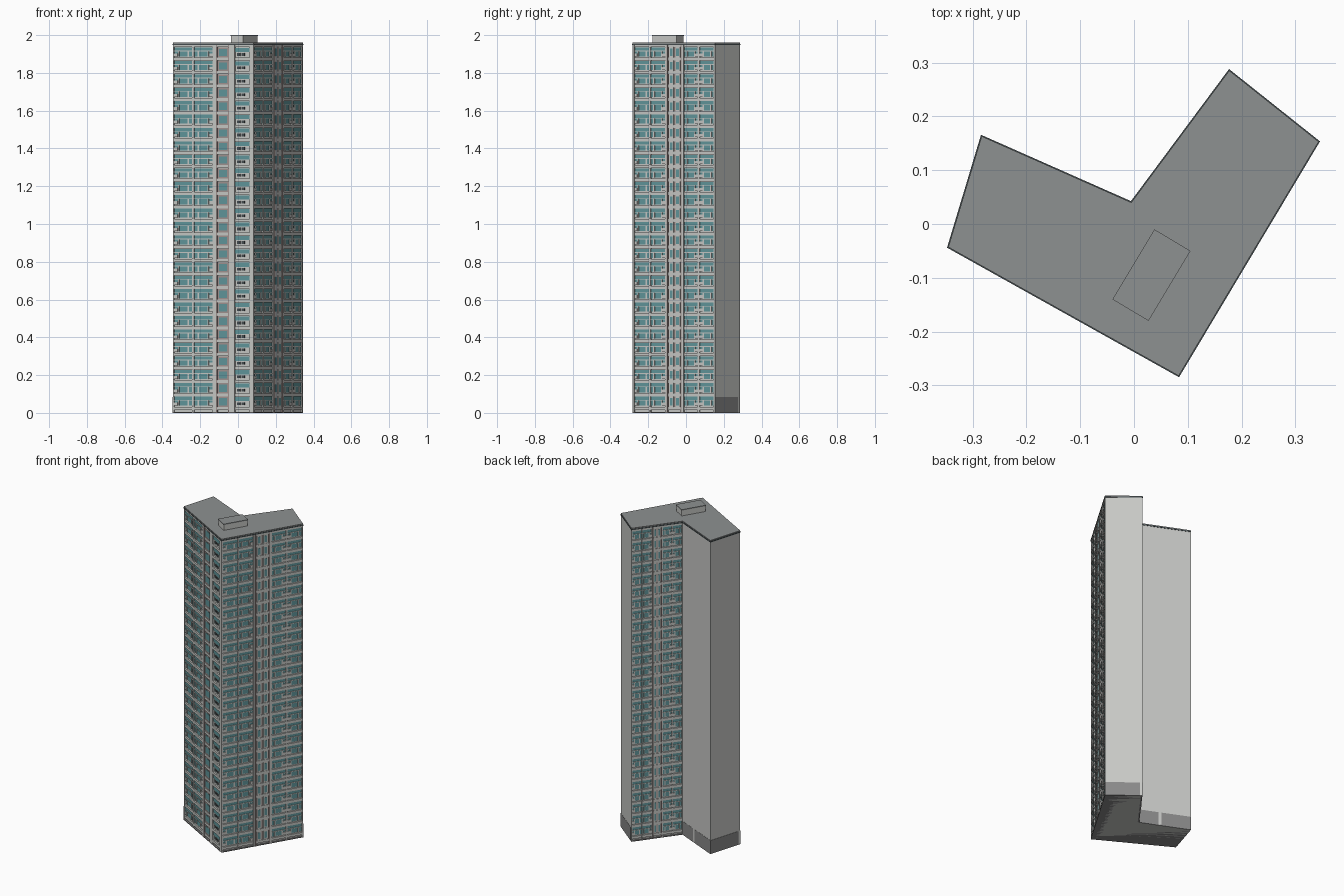
import bpy, bmesh
from mathutils import Vector
from mathutils.geometry import intersect_line_line

if "Cube" in bpy.data.objects:
    bpy.data.objects.remove(bpy.data.objects["Cube"])

# Overall sizes
TOP, FLOORS, Z0 = 1.96, 27, 0.02
PITCH = 0.0711
DEEP = 0.009  # window recess
FOOT = [Vector((x, y, 0)) for x, y in
        [(-0.345, -0.043), (0.083, -0.282), (0.343, 0.153),
         (0.177, 0.285), (-0.005, 0.04), (-0.283, 0.163)]]


def material(name, rgb):
    m = bpy.data.materials.new(name)
    m.diffuse_color = (*rgb, 1)
    m.use_nodes = True
    m.node_tree.nodes["Principled BSDF"].inputs["Base Color"].default_value = m.diffuse_color
    return m


CONCRETE = material("light concrete", (0.58, 0.59, 0.57))
GLASS = material("teal glass", (0.12, 0.31, 0.33))
ROOF = material("roof grey", (0.27, 0.285, 0.285))
BASE = material("base grey", (0.25, 0.25, 0.25))
BROWN = material("dusty brown frame", (0.36, 0.29, 0.28))
DARK = material("dark slate", (0.06, 0.075, 0.08))


def finish(bm, name, mat):
    bmesh.ops.recalc_face_normals(bm, faces=bm.faces)
    me = bpy.data.meshes.new(name)
    bm.to_mesh(me)
    bm.free()
    me.materials.append(mat)
    ob = bpy.data.objects.new(name, me)
    bpy.context.collection.objects.link(ob)
    return ob


def prism(name, pts, z0, z1, mat):
    bm = bmesh.new()
    f = bm.faces.new([bm.verts.new((p[0], p[1], z0)) for p in pts])
    ext = bmesh.ops.extrude_face_region(bm, geom=[f])["geom"]
    bmesh.ops.translate(bm, vec=(0, 0, z1 - z0),
                        verts=[v for v in ext if isinstance(v, bmesh.types.BMVert)])
    return finish(bm, name, mat)


def inset(pts, amounts):
    """Move each polygon edge inward by its own amount."""
    lines = []
    for i, a in enumerate(pts):
        b = pts[(i + 1) % len(pts)]
        d = (b - a).normalized()
        off = Vector((-d.y, d.x, 0)) * amounts[i]
        lines.append((a + off, b + off))
    return [intersect_line_line(*lines[i - 1], *lines[i])[0] for i in range(len(pts))]


class Wall:
    """Boxes placed by fraction along one wall, height and outward depth."""

    def __init__(self, i):
        self.a, self.b = FOOT[i], FOOT[(i + 1) % 6]
        d = (self.b - self.a).normalized()
        self.n = Vector((d.y, -d.x, 0))
        self.parts = {}

    def box(self, part, mat, t0, t1, z0, z1, d0, d1):
        bm = self.parts.setdefault(part, (bmesh.new(), mat))[0]
        v = [bm.verts.new(self.a.lerp(self.b, t) + self.n * d + Vector((0, 0, z)))
             for z in (z0, z1) for t, d in ((t0, d0), (t1, d0), (t1, d1), (t0, d1))]
        for q in ((0, 1, 2, 3), (4, 5, 6, 7), (0, 1, 5, 4),
                  (1, 2, 6, 5), (2, 3, 7, 6), (3, 0, 4, 7)):
            bm.faces.new([v[k] for k in q])

    def done(self, prefix):
        for part, (bm, mat) in self.parts.items():
            finish(bm, prefix + "_" + part, mat)


# Tower core and roof
core = inset(FOOT, [DEEP, DEEP, 0, DEEP, 0, 0])
prism("tower_core", core, 0, TOP - 0.006, CONCRETE)
prism("roof_slab", FOOT, TOP - 0.006, TOP, ROOF)
prism("roof_edge", inset(FOOT, [-0.002] * 6), TOP - 0.012, TOP - 0.006, DARK)
prism("ground_slab", FOOT, 0, 0.006, BASE)

# Rooftop machine room with a thin cap
room = [Vector((x, y, 0)) for x, y in
        [(-0.04, -0.14), (0.027, -0.18), (0.105, -0.05), (0.038, -0.01)]]
prism("machine_room", inset(room, [0.002] * 4), TOP, 1.994, CONCRETE)
prism("machine_room_cap", room, 1.994, 2.0, ROOF)


def wide_bay(w, t0, t1, z, flip):
    """Broad glazing with transom, posts and a balcony panel."""
    s = t1 - t0
    w.box("glass", GLASS, t0, t1, z + 0.018, z + 0.066, -DEEP - 0.001, -0.0065)
    w.box("posts", CONCRETE, t0, t1, z + 0.045, z + 0.049, -DEEP, -0.003)
    for k in (0.25, 0.78):
        k = 1 - k if flip else k
        c = t0 + s * k
        w.box("posts", CONCRETE, c - 0.008, c + 0.008, z + 0.018, z + 0.047, -DEEP, -0.003)
    c = t0 + s * (0.9 if flip else 0.1)
    w.box("posts", CONCRETE, c - 0.1 * s, c + 0.1 * s, z + 0.018, z + 0.034, -DEEP, -0.002)


def stair_bay(w, t0, t1, z, flip):
    """Brown framed stair window."""
    e = (t1 - t0) * 0.16
    w.box("stair_frames", BROWN, t0, t1, z + 0.012, z + 0.066, -DEEP, -0.005)
    w.box("glass", GLASS, t0 + e, t1 - e, z + 0.02, z + 0.058, -DEEP, -0.0035)


def twin_bay(w, t0, t1, z, flip):
    """Two narrow windows between pale frames and dark joints."""
    s = t1 - t0
    w.box("stair_frames", BROWN, t0, t1, z + 0.012, z + 0.068, -DEEP, -0.006)
    for k in (0.1, 0.56):
        w.box("posts", CONCRETE, t0 + s * k, t0 + s * (k + 0.34),
              z + 0.012, z + 0.068, -DEEP, -0.003)
        w.box("glass", GLASS, t0 + s * (k + 0.07), t0 + s * (k + 0.27),
              z + 0.02, z + 0.06, -DEEP, -0.002)


def small_bay(w, t0, t1, z, flip):
    """High glazing strip above small dark windows."""
    s = t1 - t0
    w.box("glass", GLASS, t0, t1, z + 0.042, z + 0.064, -DEEP, -0.006)
    for k in (0.12, 0.42):
        w.box("vents", DARK, t0 + s * k, t0 + s * (k + 0.2),
              z + 0.022, z + 0.036, -DEEP, -0.006)


# Bays along each glazed wall
long_bays = [(0.015, 0.2, wide_bay), (0.215, 0.39, wide_bay), (0.42, 0.59, twin_bay),
             (0.62, 0.79, wide_bay), (0.81, 0.985, wide_bay)]
layouts = {
    "front_facade": (0, [(0.012, 0.235, wide_bay), (0.26, 0.49, wide_bay),
                         (0.54, 0.69, stair_bay), (0.765, 0.95, small_bay)]),
    "right_facade": (1, long_bays),
    "inner_facade": (3, long_bays),
}
for name, (edge, bays) in layouts.items():
    w = Wall(edge)
    for f in range(FLOORS):
        z = Z0 + f * PITCH
        for i, (t0, t1, bay) in enumerate(bays):
            bay(w, t0, t1, z, i % 2)
        # Floor band
        w.box("floor_bands", CONCRETE, 0, 1, z - 0.004, z + 0.012, -DEEP, -0.001)
    # Piers fill the gaps between bays
    stops = [0] + [t for b in bays for t in b[:2]] + [1]
    for t0, t1 in zip(stops[::2], stops[1::2]):
        w.box("piers", CONCRETE, t0, t1, 0, TOP - 0.012, -DEEP, 0)
    # Dark joints beside the stair bay
    for t in bays[2][:2]:
        w.box("joints", BROWN, t - 0.006, t + 0.006, 0, TOP - 0.012, -DEEP, 0.001)
    w.box("parapet", CONCRETE, 0, 1, Z0 + FLOORS * PITCH - 0.003, TOP - 0.012, -DEEP, -0.001)
    w.done(name)

# Grey base panels on the blank walls, leaving a pale strip in each
for name, edge, gap in (("end_wall", 2, 0.93), ("rear_wall", 4, 0.37), ("side_wall", 5, 0.93)):
    w = Wall(edge)
    for t0, t1 in ((0, gap), (gap + 0.06, 1)):
        w.box("base", BASE, t0, t1, 0, 0.085, -0.002, 0.001)
    w.done(name)
